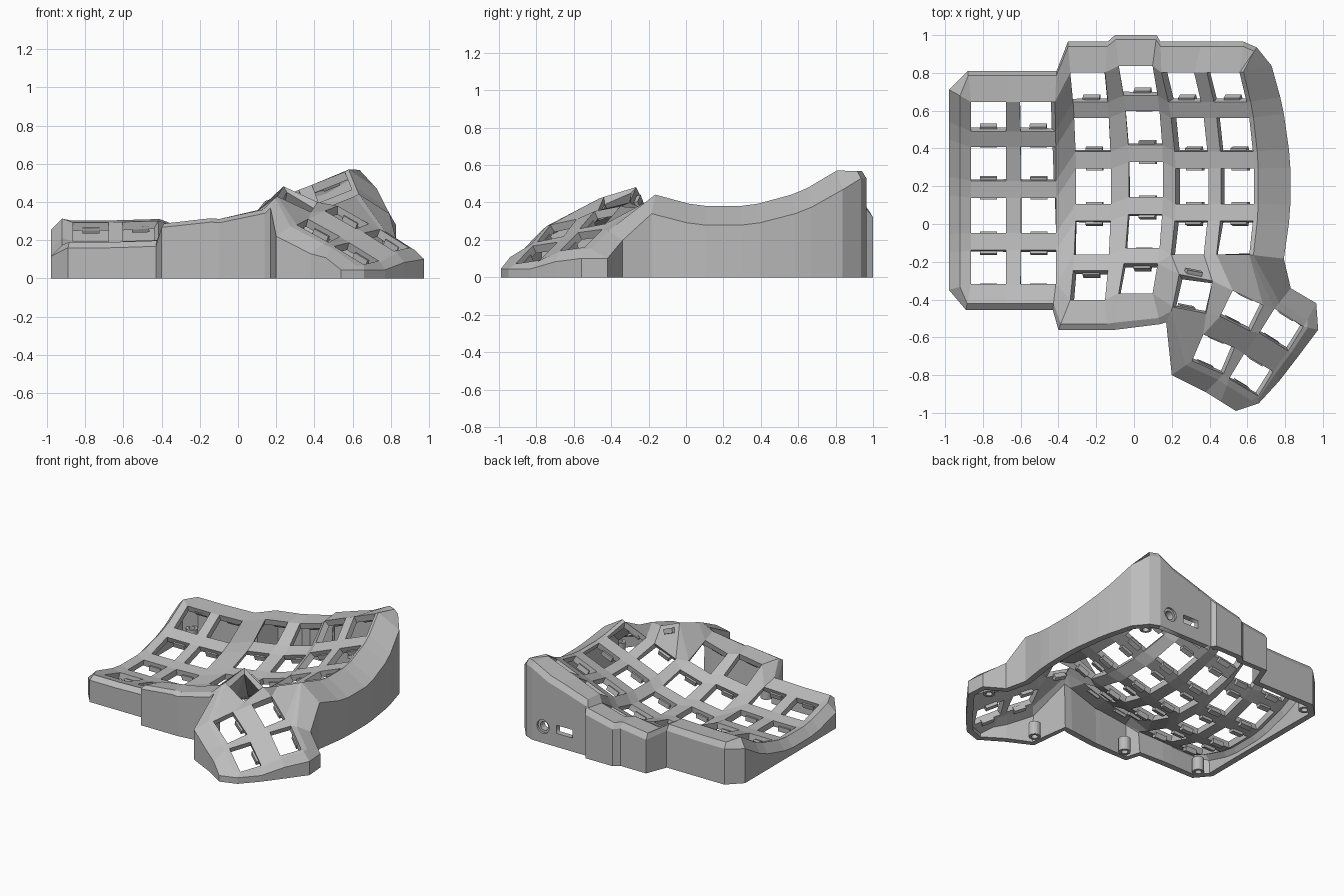
import bpy, bmesh
from math import sin, cos, radians
from mathutils import Vector, Matrix

if "Cube" in bpy.data.objects:
    bpy.data.objects.remove(bpy.data.objects["Cube"])

grey = bpy.data.materials.new("plastic grey")
grey.use_nodes = True
grey.diffuse_color = (0.5, 0.5, 0.5, 1)
grey.node_tree.nodes["Principled BSDF"].inputs["Base Color"].default_value = (0.5, 0.5, 0.5, 1)


def finish(bm, name, thickness=0):
    mesh = bpy.data.meshes.new(name)
    bm.to_mesh(mesh)
    bm.free()
    mesh.materials.append(grey)
    obj = bpy.data.objects.new(name, mesh)
    bpy.context.collection.objects.link(obj)
    if thickness:
        mod = obj.modifiers.new("thickness", 'SOLIDIFY')
        mod.thickness = thickness
        mod.offset = -1
    return obj


bm = bmesh.new()


def face(*verts):
    unique = list(dict.fromkeys(verts))
    if len(unique) > 2:
        return bm.faces.new(unique)


# Finger columns: centre x, centre y, height, sideways tilt, number of keys
columns = [(-.77, .045, .09, .0, 4), (-.505, .045, .095, .03, 4),
           (-.215, .2, .09, .15, 5), (.063, .235, .13, .27, 5),
           (.307, .2, .24, .38, 4), (.548, .2, .335, .38, 4)]
RADIUS, STEP, HALF = .97, .285, .093
V, holes = {}, []
for c, (cx, cy, cz, tilt, count) in enumerate(columns):
    for r in range(count):
        a = (2 - r) * STEP
        for sx in (-1, 1):
            for sy in (-1, 1):
                x = sx * HALF
                y = RADIUS * sin(a) + sy * HALF * cos(a)
                z = RADIUS * (1 - cos(a)) + sy * HALF * sin(a)
                V[c, r, sx, sy] = bm.verts.new((cx + x * cos(tilt) - z * sin(tilt), cy + y,
                                                cz + x * sin(tilt) + z * cos(tilt)))
        holes.append([V[c, r, sx, sy].co.copy() for sx, sy in ((-1, 1), (1, 1), (1, -1), (-1, -1))])

# Webs between the keys of a column and between neighbouring columns
for c, col in enumerate(columns):
    for r in range(col[4] - 1):
        face(V[c, r, -1, -1], V[c, r, 1, -1], V[c, r + 1, 1, 1], V[c, r + 1, -1, 1])
    if c < 5:
        n = min(col[4], columns[c + 1][4])
        for r in range(n):
            face(V[c, r, 1, 1], V[c, r, 1, -1], V[c + 1, r, -1, -1], V[c + 1, r, -1, 1])
            if r < n - 1:
                face(V[c, r, 1, -1], V[c, r + 1, 1, 1], V[c + 1, r + 1, -1, 1], V[c + 1, r, -1, -1])
face(V[1, 3, 1, -1], V[2, 3, -1, -1], V[2, 4, -1, 1], V[2, 4, -1, -1])

# Thumb keys: centre, turn, half depth; corners run a b c d from back left
T = []
for x, y, z, turn, hv in [(.31, -.37, .415, -11, .088), (.57, -.46, .32, -26, .076),
                          (.78, -.56, .2, -32, .076), (.42, -.69, .25, -23, .076),
                          (.62, -.80, .13, -31, .076)]:
    t = radians(turn)
    key = {}
    for name, su, sv in (("a", -1, 1), ("b", 1, 1), ("c", 1, -1), ("d", -1, -1)):
        dx = su * .09 * cos(t) - sv * hv * sin(t)
        dy = su * .09 * sin(t) + sv * hv * cos(t)
        key[name] = bm.verts.new((x + dx, y + dy, z - .39 * dx + .38 * dy))
    T.append(key)
    holes.append([v.co.copy() for v in key.values()])
T1, T2, T3, T4, T5 = T
for left, right in ((T1, T2), (T2, T3), (T4, T5)):
    face(left["b"], left["c"], right["d"], right["a"])
for back, front in ((T2, T4), (T3, T5)):
    face(back["d"], back["c"], front["b"], front["a"])
face(T2["c"], T3["d"], T5["a"], T4["b"])
face(T1["c"], T2["d"], T4["a"])
face(T1["d"], T1["c"], T4["a"], T4["d"])

# Bridge from the finger columns to the thumb keys
inner = [V[3, 4, 1, -1], V[3, 4, 1, 1], V[4, 3, -1, -1], V[4, 3, 1, -1], V[5, 3, -1, -1], V[5, 3, 1, -1]]
outer = [T1["d"], T1["a"], T1["a"], T1["b"], T2["a"], T2["b"]]
for i in range(5):
    face(inner[i], outer[i], outer[i + 1], inner[i + 1])
face(V[3, 4, 1, 1], V[4, 3, -1, -1], V[3, 3, 1, -1])
face(V[5, 3, 1, -1], T2["b"], T3["a"])

# Border: plate corner, outline position, rim fraction, rim rise, wall rise
border = []


def edge(v, x, y, style):
    border.append((v, x, y) + style)


LEFT, BACK, RIGHT = (.5, .02, -.04), (.85, .01, -.03), (.12, .012, -.09)
FRONT, PINKY, THUMB = (.8, .01, -.01), (.75, .035, .005), (.3, -.008, -.06)
edge(V[0, 3, -1, -1], -.89, -.455, PINKY)
for r in (3, 2, 1, 0):
    for s in (-1, 1):
        v = V[0, r, -1, s]
        edge(v, -.98, v.co.y * 1.1, LEFT)
edge(V[0, 0, -1, 1], -.88, .81, BACK)
for c, s, x, y in ((0, 1, -.67, .81), (1, -1, -.6, .81), (1, 1, -.41, .81), (2, -1, -.35, .965),
                   (2, 1, -.14, .965), (3, -1, -.1, 1), (3, 1, .12, 1), (4, -1, .14, .965),
                   (4, 1, .36, .965), (5, -1, .45, .965), (5, 1, .58, .965), (5, 1, .65, .935)):
    edge(V[c, 0, s, 1], x, y, BACK)
for r in range(4):
    for s in (1, -1):
        v = V[5, r, 1, s]
        y = .2 + (v.co.y - .2) * 1.06
        edge(v, .83 - .25 * (y - .2) ** 2, y, RIGHT)
for v, x, y in ((T3["a"], .83, -.34), (T3["b"], .965, -.42), (T3["b"], .975, -.56), (T3["c"], .87, -.7),
                (T5["b"], .77, -.83), (T5["c"], .66, -.95), (T5["c"], .54, -.99), (T5["d"], .46, -.94),
                (T4["c"], .38, -.89), (T4["d"], .2, -.8), (T1["d"], .17, -.52)):
    edge(v, x, y, THUMB)
for c, s, x, y in ((3, 1, .14, -.53), (3, -1, -.1, -.56), (2, 1, -.14, -.56), (2, -1, -.4, -.56)):
    edge(V[c, 4, s, -1], x, y, FRONT)
for c, s, x in ((1, 1, -.43), (1, -1, -.6), (0, 1, -.68)):
    edge(V[c, 3, s, -1], x, -.455, PINKY)

# Rim, chamfer and wall rings; the port panel fills the gap left in the back wall
rings = []
for v, x, y, f, rise, wall in border:
    p = v.co
    rim = bm.verts.new((p.x + (x - p.x) * f, p.y + (y - p.y) * f, p.z + rise))
    top = bm.verts.new((x, y, max(p.z + wall, .045)))
    rings.append((v, rim, top, bm.verts.new((x, y, 0))))
panel_top = []
for i, a in enumerate(rings):
    b = rings[(i + 1) % len(rings)]
    for k in range(3):
        in_panel = all(abs(q[2].co.y - .965) < .001 and q[2].co.x > .1 for q in (a, b))
        if k == 2 and in_panel:
            panel_top += [q[2].co.copy() for q in (a, b)]
        else:
            face(a[k], b[k], b[k + 1], a[k + 1])
bmesh.ops.recalc_face_normals(bm, faces=bm.faces[:])
bm.normal_update()
if V[0, 1, 1, 1].normal.z < 0:
    bmesh.ops.reverse_faces(bm, faces=bm.faces[:])
finish(bm, "case_shell", .045)

# Port panel with a round socket and a rectangular socket
curve = bpy.data.curves.new("port_panel", 'CURVE')
curve.dimensions, curve.fill_mode, curve.extrude = '2D', 'BOTH', .02


def outline(points):
    spline = curve.splines.new('POLY')
    spline.points.add(len(points) - 1)
    for p, (x, y) in zip(spline.points, points):
        p.co = (x, y, 0, 1)
    spline.use_cyclic_u = True


tops = sorted({(round(p.x, 4), round(p.z, 4)) for p in panel_top})
outline([(.58, 0), (.14, 0)] + tops)
outline([(.49 + .05 * cos(radians(a)), .12 + .05 * sin(radians(a))) for a in range(0, 360, 15)])
outline([(.25, .1), (.38, .1), (.38, .16), (.25, .16)])
curve.materials.append(grey)
panel = bpy.data.objects.new("port_panel", curve)
panel.location.y = .945
panel.rotation_euler.x = radians(90)
bpy.context.collection.objects.link(panel)
for o in bpy.context.selected_objects:
    o.select_set(False)
panel.select_set(True)
bpy.context.view_layer.objects.active = panel
bpy.ops.object.convert(target='MESH')


def tube(name, location, radius, depth, wall, turn=0):
    b = bmesh.new()
    bmesh.ops.create_cone(b, cap_ends=False, segments=24, radius1=radius, radius2=radius, depth=depth)
    obj = finish(b, name, wall)
    obj.location = location
    obj.rotation_euler.x = radians(turn)


tube("socket_ring", (.49, .925, .12), .052, .05, .02, 90)
# Screw posts inside the corners
for i, (x, y) in enumerate(((-.88, .72), (-.87, -.37), (.62, .86), (.27, -.71), (.87, -.47), (-.32, -.48))):
    tube(f"screw_post_{i + 1}", (x, y, .05), .04, .1, .018)

# Switch clips under the front and back edge of each key hole
clips = bmesh.new()
for a, b, c, d in holes:
    u, v = (b - a).normalized(), (a - d).normalized()
    n = u.cross(v).normalized()
    v = n.cross(u)
    for mid, side in (((a + b) / 2, 1), ((c + d) / 2, -1)):
        m = Matrix((u, v, n)).transposed().to_4x4()
        m.translation = mid + v * side * .008 - n * .045
        bmesh.ops.create_cube(clips, size=1, matrix=m @ Matrix.Diagonal((.09, .035, .035, 1)))
finish(clips, "switch_clips")
